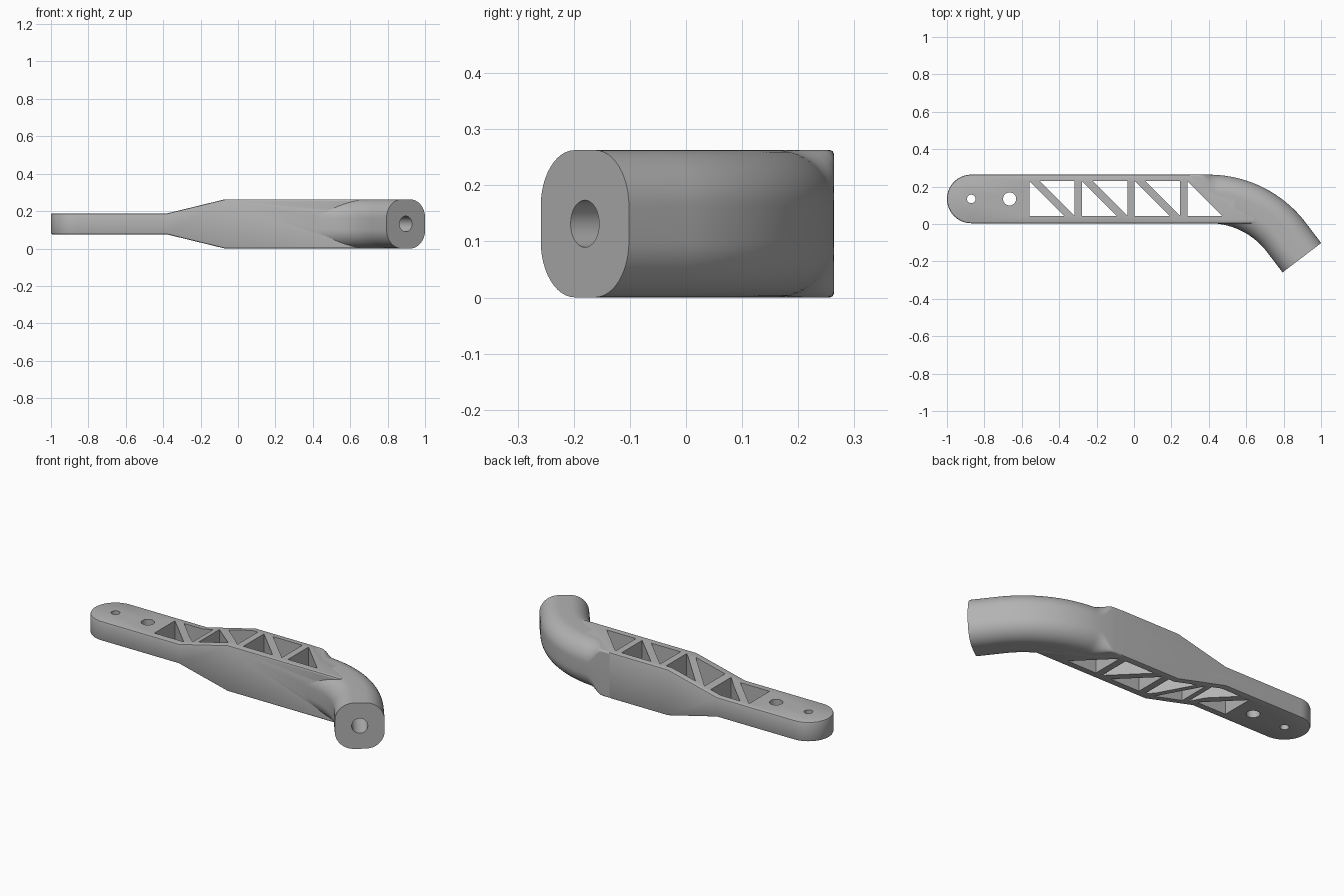
import bpy, bmesh, math
from mathutils import Vector

if "Cube" in bpy.data.objects:
    bpy.data.objects.remove(bpy.data.objects["Cube"], do_unlink=True)

H, MID_Y, HALF = 0.263, 0.134, 0.13   # full height, bar axis, half width
MID_Z = H / 2
BEND = math.radians(52.7)
BEND_X, BEND_R, TAIL = 0.4, 0.521, 0.137

grey = bpy.data.materials.new("plain_grey")
grey.use_nodes = True
grey.diffuse_color = (0.45, 0.45, 0.45, 1)
grey.node_tree.nodes["Principled BSDF"].inputs["Base Color"].default_value = (0.45, 0.45, 0.45, 1)


def finish(bm, name):
    bmesh.ops.recalc_face_normals(bm, faces=bm.faces)
    mesh = bpy.data.meshes.new(name)
    bm.to_mesh(mesh)
    bm.free()
    mesh.materials.append(grey)
    obj = bpy.data.objects.new(name, mesh)
    bpy.context.collection.objects.link(obj)
    return obj


def prism(bm, outline, z0, z1):
    face = bm.faces.new([bm.verts.new((x, y, z0)) for x, y in outline])
    new = bmesh.ops.extrude_face_region(bm, geom=[face])["geom"]
    bmesh.ops.translate(bm, vec=(0, 0, z1 - z0),
                        verts=[v for v in new if isinstance(v, bmesh.types.BMVert)])


def circle(cx, cy, r, n=32):
    return [(cx + r * math.cos(2 * math.pi * i / n), cy + r * math.sin(2 * math.pi * i / n))
            for i in range(n)]


def combine(target, tool, operation):
    mod = target.modifiers.new(operation.lower(), "BOOLEAN")
    mod.operation, mod.solver, mod.object = operation, "EXACT", tool
    bpy.context.view_layer.objects.active = target
    bpy.ops.object.modifier_apply(modifier=mod.name)
    bpy.data.objects.remove(tool, do_unlink=True)


# Bar: round-ended outline, its far end tucked inside the bent arm
bm = bmesh.new()
outline = [(-0.87 - HALF * math.sin(math.pi * i / 32), MID_Y + HALF * math.cos(math.pi * i / 32))
           for i in range(33)]
outline += [(0.65, MID_Y - HALF), (0.65, 0.03), (0.4, 0.17), (0.3, MID_Y + HALF)]
prism(bm, outline, -1, 1)
for x in (-0.38, -0.07):
    bmesh.ops.bisect_plane(bm, geom=bm.verts[:] + bm.edges[:] + bm.faces[:],
                           plane_co=(x, 0, 0), plane_no=(1, 0, 0))
# Thin handle flares to full height
for v in bm.verts:
    t = min(max((v.co.x + 0.38) / 0.31, 0), 1)
    v.co.z = MID_Z + math.copysign(0.056 + t * (MID_Z - 0.056), v.co.z)
bmesh.ops.recalc_face_normals(bm, faces=bm.faces)
rims = [e for e in bm.edges if len(e.link_faces) == 2
        and min(abs(f.normal.z) for f in e.link_faces) < 0.1
        and max(abs(f.normal.z) for f in e.link_faces) > 0.8]
bmesh.ops.bevel(bm, geom=rims, offset=0.008, segments=2, profile=0.5, affect="EDGES")
lever = finish(bm, "lever")


# Bent arm: rounded sections swept along an arc and a short straight tail
def section(outer_r):
    w, h = HALF - 0.0003, MID_Z - 0.0003
    pts = []
    for k, (sx, sz) in enumerate(((1, 1), (-1, 1), (-1, -1), (1, -1))):
        r = outer_r if sx > 0 else 0.1
        for i in range(13):
            a = math.pi / 2 * (k + i / 12)
            pts.append((sx * (w - r) + r * math.cos(a), sz * (h - r) + r * math.sin(a)))
    return pts


def station(x_or_angle, on_arc):
    if not on_arc:
        return Vector((x_or_angle, MID_Y, MID_Z)), Vector((0, 1, 0))
    out = Vector((math.sin(x_or_angle), math.cos(x_or_angle), 0))
    return Vector((BEND_X, MID_Y - BEND_R, MID_Z)) + out * BEND_R, out


path = [station(x, False) for x in (0.28, 0.34, 0.36, 0.38)]
path += [station(BEND * i / 32, True) for i in range(33)]
end_dir = Vector((math.cos(BEND), -math.sin(BEND), 0))
end = path[-1][0] + end_dir * TAIL
path.append((end, path[-1][1]))
bm = bmesh.new()
rings = []
for pos, out in path:
    t = min(max((pos.x - 0.35) / 0.09, 0), 1)
    r = 0.01 + 0.09 * t * t * (3 - 2 * t)
    rings.append([bm.verts.new(pos + out * u + Vector((0, 0, v))) for u, v in section(r)])
for a, b in zip(rings, rings[1:]):
    for i in range(len(a)):
        j = (i + 1) % len(a)
        bm.faces.new((a[i], a[j], b[j], b[i]))
bm.faces.new(rings[0])
bm.faces.new(rings[-1])
combine(lever, finish(bm, "bent_arm"), "UNION")

# Pin holes and triangular lattice openings through the bar
bm = bmesh.new()
for x, r in ((-0.87, 0.023), (-0.665, 0.035)):
    prism(bm, circle(x, MID_Y, r), -0.5, 0.5)
LOW, HIGH = 0.044, 0.229
for i in range(4):
    x = -0.56 + 0.282 * i
    prism(bm, [(x, HIGH), (x, LOW), (x + 0.185, LOW)], -0.5, 0.5)
    if i < 3:
        prism(bm, [(x + 0.058, HIGH), (x + 0.243, LOW), (x + 0.243, HIGH)], -0.5, 0.5)
combine(lever, finish(bm, "openings"), "DIFFERENCE")

# Blind bore in the end face
bm = bmesh.new()
prism(bm, circle(0, 0, 0.042), -0.25, 0.1)
turn = end_dir.to_track_quat("Z", "Y").to_matrix().to_4x4()
turn.translation = end
bm.transform(turn)
combine(lever, finish(bm, "end_bore"), "DIFFERENCE")

bpy.ops.object.select_all(action="DESELECT")
lever.select_set(True)
bpy.context.view_layer.objects.active = lever
bpy.ops.object.shade_smooth_by_angle(angle=math.radians(25))
